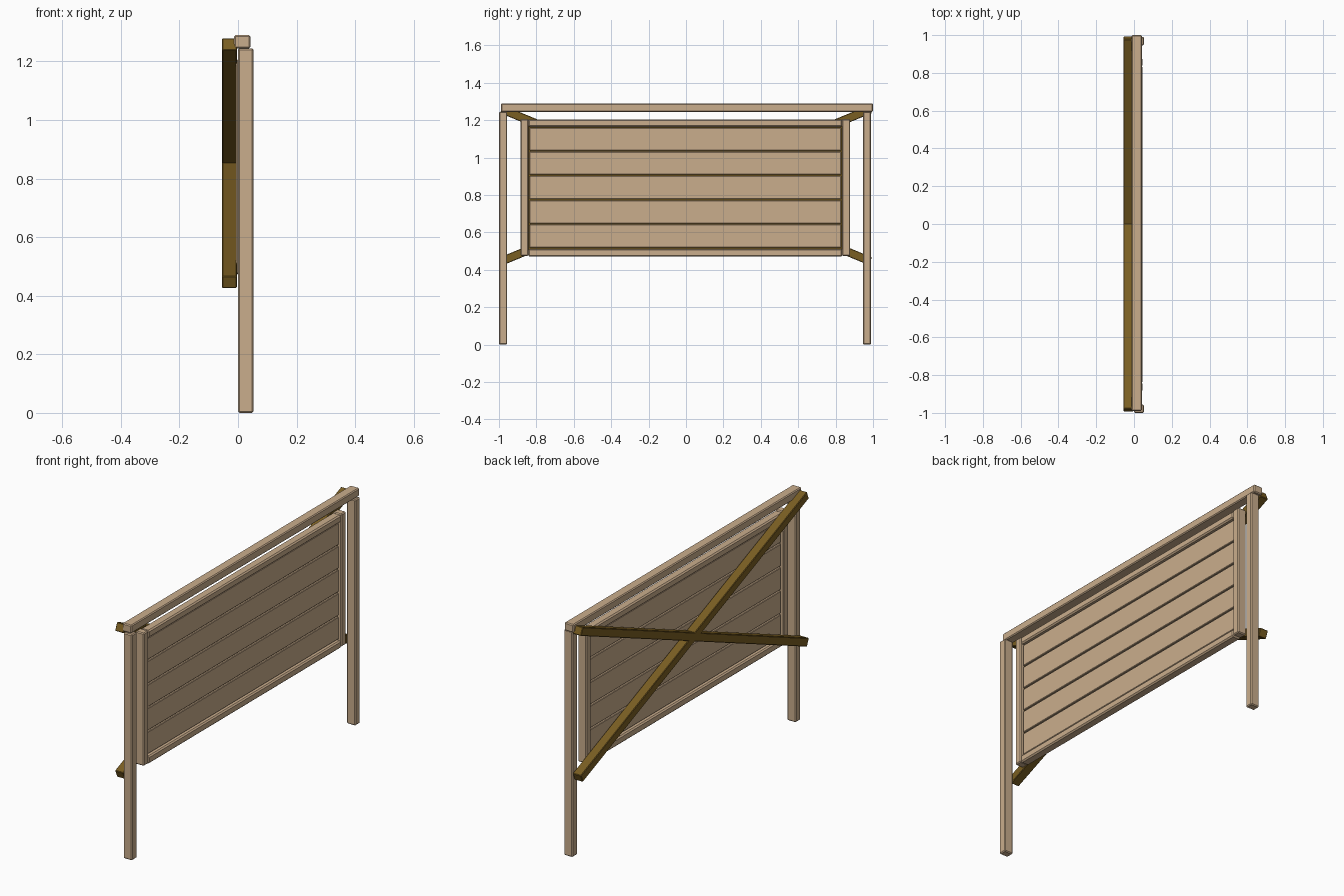
import bpy
import math

cube = bpy.data.objects.get("Cube")
if cube:
    bpy.data.objects.remove(cube, do_unlink=True)


def material(name, rgb):
    m = bpy.data.materials.new(name)
    m.use_nodes = True
    m.diffuse_color = (*rgb, 1)
    m.node_tree.nodes["Principled BSDF"].inputs["Base Color"].default_value = (*rgb, 1)
    return m


tan = material("pale wood", (0.59, 0.42, 0.265))
brown = material("dark wood", (0.195, 0.112, 0.016))


def beam(name, x, y, z, mat, bevel=0.005, tilt=0.0):
    """Box spanning the (min, max) ranges, turned about the x axis."""
    spans = (x, y, z)
    bpy.ops.mesh.primitive_cube_add(size=1, location=[(a + b) / 2 for a, b in spans])
    ob = bpy.context.object
    ob.name = name
    ob.scale = [b - a for a, b in spans]
    bpy.ops.object.transform_apply(location=False, rotation=False, scale=True)
    ob.rotation_euler.x = tilt
    ob.data.materials.append(mat)
    if bevel:
        mod = ob.modifiers.new("worn edges", "BEVEL")
        mod.width = bevel
        mod.segments = 1
    return ob


# Posts and the top rail resting on them
beam("right_post", (0, 0.053), (-1.0, -0.956), (0, 1.245), tan)
beam("left_post", (0, 0.053), (0.946, 0.99), (0, 1.245), tan)
beam("top_rail", (-0.013, 0.042), (-0.99, 1.0), (1.245, 1.29), tan)

# Panel frame
frame_x = (-0.006, 0.045)
beam("right_stile", frame_x, (-0.885, -0.842), (0.475, 1.207), tan)
beam("left_stile", frame_x, (0.835, 0.878), (0.475, 1.207), tan)
beam("upper_panel_rail", frame_x, (-0.843, 0.836), (1.164, 1.205), tan, 0.007)
beam("lower_panel_rail", frame_x, (-0.843, 0.836), (0.47, 0.512), tan, 0.007)

# Horizontal planks over a thin dark core that shows in the gaps
beam("panel_core", (0.018, 0.022), (-0.842, 0.835), (0.5, 1.175), brown, 0)
seams = [0.515, 0.645, 0.775, 0.905, 1.035, 1.163]
for i, (low, high) in enumerate(zip(seams, seams[1:])):
    beam(f"plank_{i + 1}", (0.006, 0.033), (-0.837, 0.83),
         (low + 0.0035, high - 0.0035), tan, 0.003)

# Crossed diagonal braces on the other face
for side, sign in (("rising", 1), ("falling", -1)):
    beam(f"{side}_brace", (-0.055, -0.004), (-1.066, 1.066),
         (0.83, 0.875), brown, 0.003, sign * math.radians(22.4))
